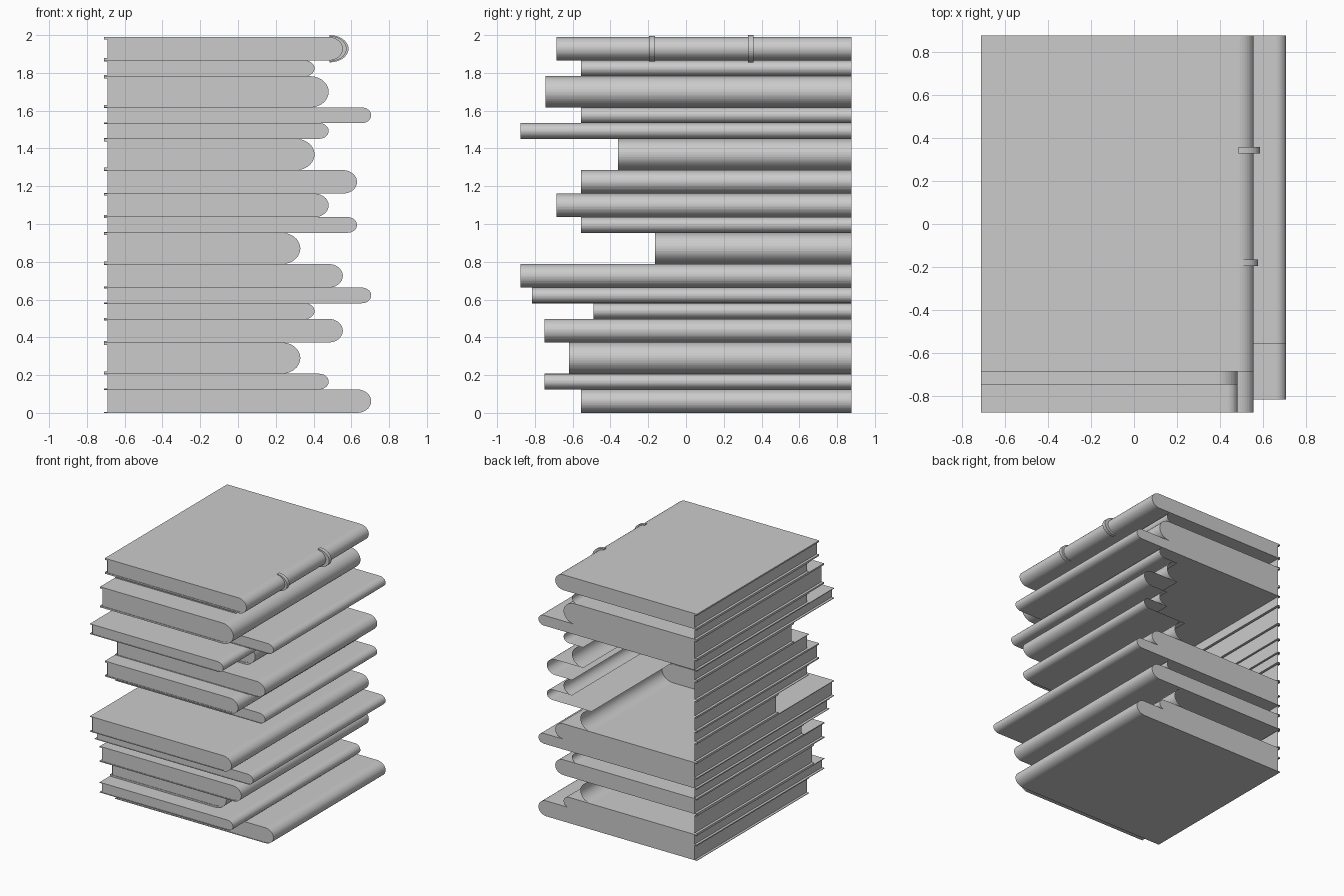
import bpy, bmesh, math

cube = bpy.data.objects.get("Cube")
if cube:
    bpy.data.objects.remove(cube, do_unlink=True)

grey = bpy.data.materials.new("plain_grey")
grey.use_nodes = True
grey.diffuse_color = (0.6, 0.6, 0.6, 1)
grey.node_tree.nodes["Principled BSDF"].inputs["Base Color"].default_value = (0.6, 0.6, 0.6, 1)

LEFT, PAGE, BACK = -0.71, -0.69, 0.875
UNIT = 1.99 / 48
SEGMENTS = 20

# thickness in units, spine x, front y, cover thickness, closed at the back
BOOKS = [
    (3, 0.705, -0.555, 0.004, True),
    (2, 0.48, -0.75, 0.005, True),
    (4, 0.33, -0.62, 0.013, False),
    (3, 0.555, -0.75, 0.008, True),
    (2, 0.405, -0.49, 0.005, False),
    (2, 0.705, -0.815, 0.004, True),
    (3, 0.555, -0.875, 0.005, True),
    (4, 0.33, -0.165, 0.013, False),
    (2, 0.63, -0.555, 0.004, False),
    (3, 0.48, -0.685, 0.01, False),
    (3, 0.63, -0.555, 0.004, False),
    (4, 0.405, -0.36, 0.013, False),
    (2, 0.48, -0.875, 0.005, False),
    (2, 0.705, -0.555, 0.004, True),
    (4, 0.48, -0.745, 0.013, True),
    (2, 0.405, -0.555, 0.005, False),
    (3, 0.555, -0.685, 0.012, True),
]


def spine_start(book):
    return book[1] - 0.6 * book[0] * UNIT


def half_ellipse(x, z, width, half):
    """Points from the bottom round the right side to the top."""
    angles = [math.pi * (i / SEGMENTS - 0.5) for i in range(SEGMENTS + 1)]
    return [(x + width * math.cos(a), z + half * math.sin(a)) for a in angles]


def face(bm, points):
    return bm.faces.new([bm.verts.new(p) for p in points])


def at(points, y):
    return [(x, y, z) for x, z in points]


def wall(bm, a, b, y0, y1):
    face(bm, at([a, b], y0) + at([b, a], y1))


def finish(bm, name):
    mesh = bpy.data.meshes.new(name)
    bm.to_mesh(mesh)
    bm.free()
    mesh.materials.append(grey)
    obj = bpy.data.objects.new(name, mesh)
    bpy.context.collection.objects.link(obj)
    return obj


def exposed_cover(bm, book, neighbour, z, direction):
    """The parts of a cover that reach past the neighbouring book."""
    xs, front = spine_start(book), book[2]
    xn, yn = spine_start(neighbour), neighbour[2]
    areas = []
    if xs > xn:
        areas.append((xn, xs, front, BACK))
    if front < yn:
        areas.append((LEFT, min(xs, xn), front, yn))
    for x0, x1, y0, y1 in areas:
        f = face(bm, [(x0, y0, z), (x1, y0, z), (x1, y1, z), (x0, y1, z)])
        f.normal_update()
        if f.normal.z * direction < 0:
            f.normal_flip()


def make_book(index, bottom):
    book = BOOKS[index]
    units, x, front, t, closed = book
    h = units * UNIT
    top, mid, xs = bottom + h, bottom + h / 2, spine_start(book)
    bm = bmesh.new()

    # cover outline and the page outline nested in it
    arc = half_ellipse(xs, mid, x - xs, h / 2)
    inner_arc = half_ellipse(xs, mid, x - xs - 2.2 * t, h / 2 - t)
    outer = [(LEFT, bottom)] + arc + [(LEFT, top)]
    inner = [(LEFT, bottom + t)] + inner_arc + [(LEFT, top - t)]
    pages = [(PAGE, bottom + t)] + inner_arc + [(PAGE, top - t)]
    fore_edge = [(LEFT, top), (LEFT, top - t), (PAGE, top - t),
                 (PAGE, bottom + t), (LEFT, bottom + t), (LEFT, bottom)]

    # spine, covers and fore edge
    last = len(outer) - 2
    for i in range(last + 1):
        if closed or 0 < i < last:
            wall(bm, outer[i], outer[i + 1], front, BACK)
        face(bm, at([outer[i], outer[i + 1], inner[i + 1], inner[i]], front))
        wall(bm, pages[i], pages[i + 1], front, front + 0.004)
    for a, b in zip(fore_edge, fore_edge[1:]):
        wall(bm, a, b, front, BACK)

    # page block end, and back end where there is one
    face(bm, at(pages, front + 0.004))
    if closed:
        face(bm, at(outer + fore_edge[1:-1], BACK))
    bmesh.ops.remove_doubles(bm, verts=bm.verts[:], dist=0.00001)
    bmesh.ops.recalc_face_normals(bm, faces=bm.faces[:])
    if not closed:
        exposed_cover(bm, book, BOOKS[index - 1], bottom, -1)
        exposed_cover(bm, book, BOOKS[index + 1], top, 1)
    finish(bm, f"book_{index + 1}")
    return top


height = 0.0
for number in range(len(BOOKS)):
    height = make_book(number, height)


# raised bands round the top spine
def spine_band(name, y, reach, half):
    bm = bmesh.new()
    profile = half_ellipse(0.485, height - 1.5 * UNIT, reach - 0.485, half)
    near = face(bm, at(profile, y - 0.015))
    moved = bmesh.ops.extrude_face_region(bm, geom=[near], use_keep_orig=True)
    verts = [v for v in moved["geom"] if isinstance(v, bmesh.types.BMVert)]
    bmesh.ops.translate(bm, verts=verts, vec=(0, 0.03, 0))
    bmesh.ops.recalc_face_normals(bm, faces=bm.faces[:])
    finish(bm, name)


spine_band("front_spine_band", -0.18, 0.575, 0.067)
spine_band("back_spine_band", 0.342, 0.585, 0.072)
